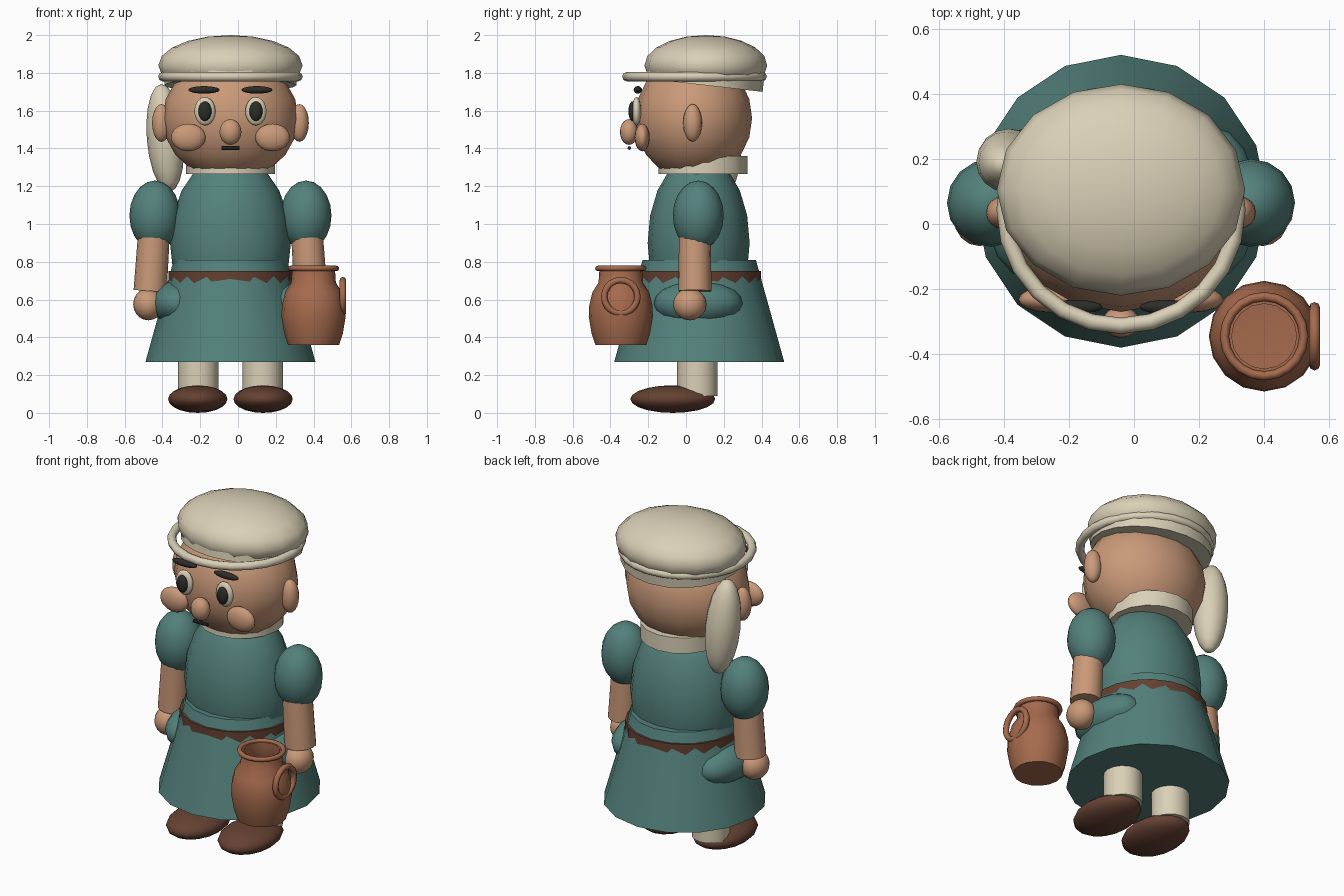
import bpy, bmesh, math
from mathutils import Vector, Matrix

cube = bpy.data.objects.get("Cube")
if cube:
    bpy.data.objects.remove(cube, do_unlink=True)

CX = -0.04  # the figure's own centre line


def material(name, rgb):
    m = bpy.data.materials.new(name)
    m.use_nodes = True
    m.diffuse_color = (*rgb, 1)
    m.node_tree.nodes["Principled BSDF"].inputs["Base Color"].default_value = (*rgb, 1)
    return m


cream = material("cream cloth", (0.70, 0.63, 0.47))
teal = material("teal cloth", (0.088, 0.22, 0.20))
skin = material("skin", (0.59, 0.32, 0.19))
clay = material("clay", (0.38, 0.145, 0.075))
leather = material("brown leather", (0.13, 0.053, 0.032))
dark = material("charcoal", (0.025, 0.025, 0.022))


def finish(name, bm, mat, loc, rot=(0, 0, 0), angle=40):
    mesh = bpy.data.meshes.new(name)
    bmesh.ops.recalc_face_normals(bm, faces=bm.faces)
    bm.to_mesh(mesh)
    bm.free()
    mesh.materials.append(mat)
    ob = bpy.data.objects.new(name, mesh)
    bpy.context.collection.objects.link(ob)
    ob.location, ob.rotation_euler = loc, rot
    bpy.ops.object.select_all(action='DESELECT')
    ob.select_set(True)
    bpy.context.view_layer.objects.active = ob
    bpy.ops.object.shade_smooth_by_angle(angle=math.radians(angle))
    return ob


def ball(name, mat, loc, radii, rot=(0, 0, 0), seg=16, rings=10):
    bm = bmesh.new()
    bmesh.ops.create_uvsphere(bm, u_segments=seg, v_segments=rings, radius=1)
    bmesh.ops.rotate(bm, verts=bm.verts, matrix=Matrix.Rotation(math.pi / 2, 3, 'Z'))
    bmesh.ops.scale(bm, verts=bm.verts, vec=radii)
    return finish(name, bm, mat, loc, rot, 60)


def tube(name, mat, start, end, r1, r2, seg=16, flat=(1, 1)):
    """Capped cone from start to end."""
    a, b = Vector(start), Vector(end)
    bm = bmesh.new()
    bmesh.ops.create_cone(bm, cap_ends=True, segments=seg, radius1=r1, radius2=r2,
                          depth=(b - a).length)
    bmesh.ops.scale(bm, verts=bm.verts, vec=(*flat, 1))
    rot = Vector((0, 0, 1)).rotation_difference(b - a).to_euler()
    return finish(name, bm, mat, (a + b) / 2, rot)


def lathe(name, mat, loc, profile, seg=16):
    bm = bmesh.new()
    vs = [bm.verts.new((r, 0, z)) for r, z in profile]
    es = [bm.edges.new(p) for p in zip(vs, vs[1:])]
    bmesh.ops.spin(bm, geom=vs + es, cent=(0, 0, 0), axis=(0, 0, 1),
                   angle=math.tau, steps=seg)
    bmesh.ops.remove_doubles(bm, verts=bm.verts, dist=0.0005)
    return finish(name, bm, mat, loc)


def ring(name, mat, loc, major, minor, rot=(0, 0, 0), seg=24):
    bpy.ops.mesh.primitive_torus_add(location=loc, rotation=rot, major_radius=major,
                                     minor_radius=minor, major_segments=seg,
                                     minor_segments=8)
    ob = bpy.context.object
    ob.name = name
    ob.data.materials.append(mat)
    bpy.ops.object.shade_smooth_by_angle(angle=math.radians(60))
    return ob


# Body and dress
tube("skirt", teal, (CX, 0.07, 0.27), (CX, 0.07, 0.81), 0.45, 0.30)
tube("belt", leather, (CX, 0.07, 0.66), (CX, 0.07, 0.75), 0.328, 0.328, 20)
ball("torso", teal, (CX, 0.067, 0.90), (0.32, 0.27, 0.47))
tube("collar", cream, (CX, 0.09, 1.265), (CX, 0.09, 1.36), 0.235, 0.235)

# Paired parts, mirrored about the centre line
for side, s in (("left", 1), ("right", -1)):
    def at(dx, y, z):
        return (CX + s * dx, y, z)

    ball(side + "_sleeve", teal, at(0.40, 0.065, 1.045), (0.135, 0.135, 0.185))
    tube(side + "_forearm", skin, at(0.425, 0.047, 0.645), at(0.405, 0.047, 0.95), 0.088, 0.084)
    ball(side + "_hand", skin, at(0.435, 0.02, 0.575), (0.08, 0.088, 0.085))
    ball(side + "_hip_pouch", teal, at(0.28, 0.065, 0.58), (0.14, 0.235, 0.12))
    tube(side + "_leg", cream, at(0.17, 0.06, 0.09), at(0.17, 0.06, 0.32), 0.107, 0.107)
    ball(side + "_shoe", leather, at(0.173, -0.07, 0.073), (0.157, 0.225, 0.073))
    ball(side + "_ear", skin, at(0.365, 0.035, 1.535), (0.05, 0.05, 0.1))
    ball(side + "_cheek", skin, at(0.223, -0.232, 1.458), (0.092, 0.04, 0.073))
    ball(side + "_eye", cream, at(0.135, -0.262, 1.597), (0.056, 0.025, 0.075))
    ball(side + "_pupil", dark, at(0.135, -0.283, 1.597), (0.035, 0.022, 0.052))
    ball(side + "_brow", dark, at(0.14, -0.255, 1.71), (0.083, 0.022, 0.02))

# Head and face
ball("head", skin, (CX, 0.04, 1.56), (0.36, 0.31, 0.33))
ball("nose", skin, (CX, -0.302, 1.487), (0.058, 0.048, 0.068))
tube("mouth", dark, (CX - 0.047, -0.3, 1.402), (CX + 0.047, -0.3, 1.402), 0.01, 0.01, 8)

# Cap with a rolled brim and a hanging tail
ball("cap_crown", cream, (CX, 0.105, 1.84), (0.382, 0.325, 0.16))
ring("cap_brim", cream, (CX, 0.045, 1.78), 0.358, 0.025)
tube("cap_lining", cream, (CX, 0.096, 1.735), (CX, 0.104, 1.805), 0.35, 0.35, 20, (1, 0.89))
ball("cap_tail", cream, (-0.385, 0.195, 1.455), (0.098, 0.098, 0.287), (0.05, -0.08, 0))

# Clay jug, open at the top
JUG = (0.40, -0.345, 0)
lathe("jug", clay, JUG, [
    (0, 0.36), (0.135, 0.36), (0.155, 0.42), (0.17, 0.51), (0.167, 0.57), (0.15, 0.64),
    (0.118, 0.69), (0.113, 0.765), (0.1, 0.765), (0.1, 0.69), (0.135, 0.62), (0.145, 0.5),
    (0.12, 0.4), (0, 0.39)])
ring("jug_rim", clay, (JUG[0], JUG[1], 0.765), 0.122, 0.014, seg=20)
ring("jug_handle", clay, (0.555, JUG[1], 0.615), 0.088, 0.017, (0, math.pi / 2, 0), 20)
